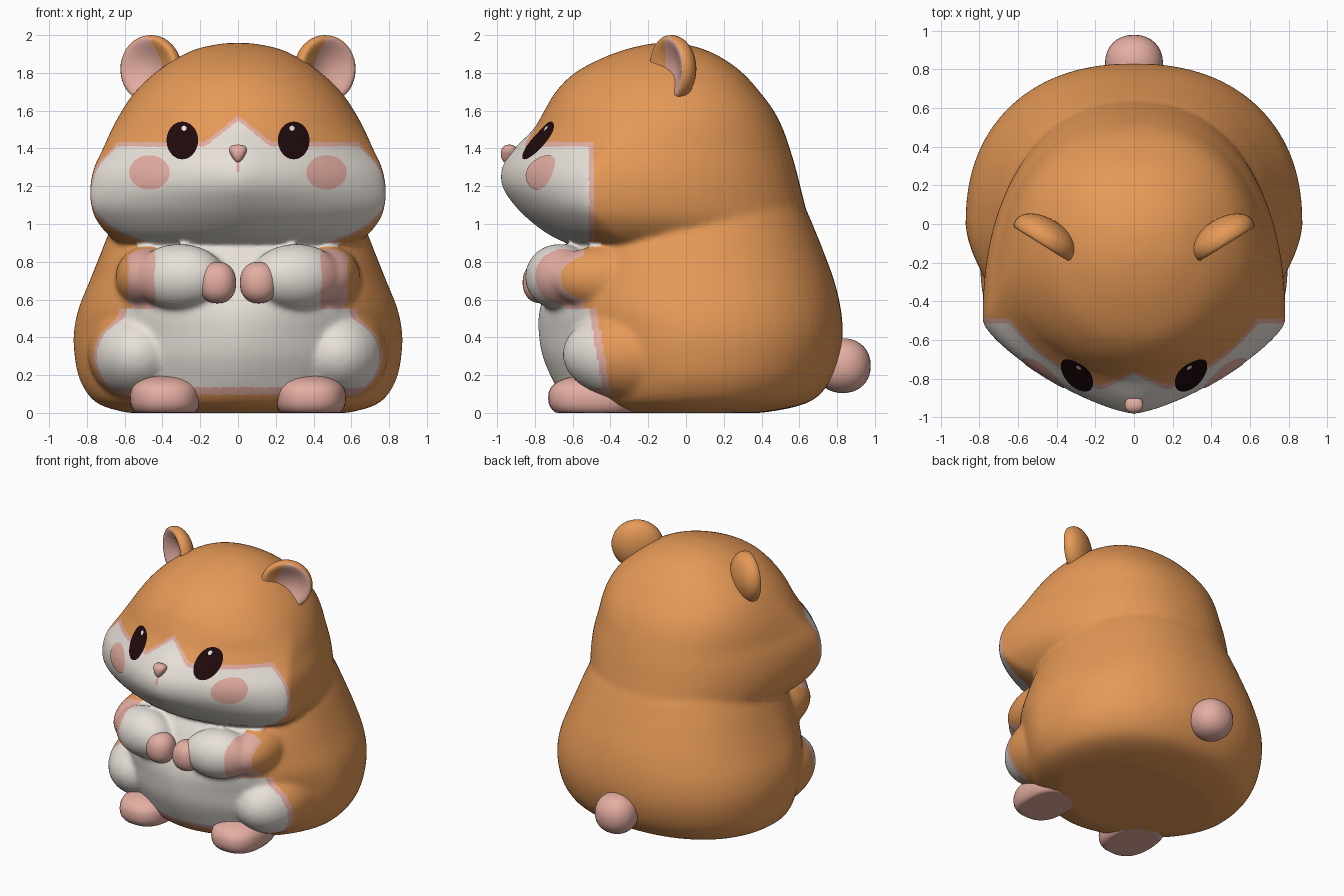
import bpy, bmesh, math
from mathutils import Matrix, Vector
from mathutils.bvhtree import BVHTree

if "Cube" in bpy.data.objects:
    bpy.data.objects.remove(bpy.data.objects["Cube"])


def material(name, rgb):
    m = bpy.data.materials.new(name)
    m.diffuse_color = (*rgb, 1)
    m.use_nodes = True
    m.node_tree.nodes["Principled BSDF"].inputs["Base Color"].default_value = m.diffuse_color
    return m


ORANGE = material("orange fur", (0.79, 0.32, 0.095))
WHITE = material("white fur", (0.81, 0.76, 0.70))
PINK = material("pink skin", (0.78, 0.42, 0.36))
BLACK = material("dark eye", (0.014, 0.003, 0.004))
GLINT = material("eye glint", (0.95, 0.95, 0.95))


def finish(bm, name, *mats):
    me = bpy.data.meshes.new(name)
    bm.to_mesh(me)
    bm.free()
    for m in mats:
        me.materials.append(m)
    for p in me.polygons:
        p.use_smooth = True
    ob = bpy.data.objects.new(name, me)
    bpy.context.collection.objects.link(ob)
    return ob


def spow(v, p):
    return math.copysign(abs(v) ** p, v)


def ball(bm, centre, radii, turn=0, power=1):
    """Ellipsoid; power below 1 makes it boxier."""
    verts = bmesh.ops.create_uvsphere(bm, u_segments=32, v_segments=20, radius=1)['verts']
    mat = (Matrix.Translation(centre) @ Matrix.Rotation(turn, 4, 'Z')
           @ Matrix.Diagonal((*radii, 1)))
    for v in verts:
        v.co = mat @ Vector([spow(c, power) for c in v.co])
    return verts


def loft(bm, rows, steps=4, n=64):
    """Rows: z, half width, front y, back y, y of widest point, front roundness."""
    dense = []
    for i in range(len(rows) - 1):
        p = [rows[max(0, min(len(rows) - 1, i + k))] for k in (-1, 0, 1, 2)]
        for s in range(steps):
            t = s / steps
            dense.append([b + 0.5 * t * (c - a + t * (2*a - 5*b + 4*c - d
                          + t * (3*(b - c) + d - a))) for a, b, c, d in zip(*p)])
    dense.append(rows[-1])
    rings = []
    for z, w, yf, yb, yc, nf in dense:
        ring = []
        for k in range(n):
            a = 2 * math.pi * k / n
            c, s = math.cos(a), math.sin(a)
            e = 2 / (nf if s < 0 else 2.25)
            depth = yc - yf if s < 0 else yb - yc
            ring.append(bm.verts.new((w * spow(c, e), yc + depth * spow(s, e), z)))
        rings.append(ring)
    for a, b in zip(rings, rings[1:]):
        for k in range(n):
            j = (k + 1) % n
            bm.faces.new((a[k], a[j], b[j], b[k]))
    bm.faces.new(rings[0][::-1])
    bm.faces.new(rings[-1])


# body, head, haunches and arms, fused into one soft skin
bm = bmesh.new()
loft(bm, [
    (0.00, .58, -.45, .40, 0, 1.8), (0.03, .70, -.58, .57, 0, 1.8),
    (0.08, .78, -.65, .69, 0, 1.75), (0.18, .84, -.71, .77, 0, 1.65),
    (0.30, .865, -.76, .815, 0, 1.65), (0.42, .87, -.78, .83, 0, 1.65),
    (0.55, .845, -.775, .82, 0, 1.8), (0.70, .785, -.72, .785, 0, 1.95),
    (0.85, .725, -.64, .73, 0, 2.1), (0.95, .685, -.55, .69, 0, 2.1),
    (1.10, .61, -.45, .62, 0, 2), (1.20, .50, -.30, .50, 0, 2)])
loft(bm, [
    (0.80, .46, -.42, .48, -.1, 2), (0.88, .60, -.59, .60, -.25, 1.8),
    (0.94, .685, -.72, .64, -.37, 1.6), (1.02, .75, -.83, .645, -.45, 1.45),
    (1.10, .778, -.91, .63, -.5, 1.38), (1.20, .782, -.975, .605, -.5, 1.36),
    (1.30, .762, -.975, .58, -.47, 1.38), (1.40, .715, -.91, .55, -.38, 1.48),
    (1.50, .67, -.81, .515, -.27, 1.75), (1.60, .615, -.75, .465, -.18, 2),
    (1.70, .545, -.69, .39, -.14, 2), (1.80, .44, -.59, .30, -.14, 2),
    (1.88, .32, -.44, .19, -.12, 2), (1.93, .21, -.30, .08, -.11, 2),
    (1.958, .07, -.17, -.03, -.1, 2)])
for s in (-1, 1):
    ball(bm, (s * .53, -.25, .31), (.265, .405, .25))
    ball(bm, (s * .48, -.42, .715), (.17, .31, .17))
    ball(bm, (s * .31, -.67, .72), (.25, .175, .175), s * .3)
bmesh.ops.recalc_face_normals(bm, faces=bm.faces)
rough = finish(bm, "rough")
mod = rough.modifiers.new("fuse", 'REMESH')
mod.mode = 'VOXEL'
mod.voxel_size = 0.013
mod = rough.modifiers.new("soften", 'SMOOTH')
mod.factor = 0.5
mod.iterations = 24
skin = bpy.data.meshes.new_from_object(
    rough.evaluated_get(bpy.context.evaluated_depsgraph_get()))
bpy.data.objects.remove(rough)
skin.materials.clear()
for m in (ORANGE, WHITE, PINK):
    skin.materials.append(m)


def fur(x, y, z):
    """Fur colour: 0 orange, 1 white, 2 pink edging."""
    x = abs(x)
    if z > .9:                                     # face mask
        inside = min(max(1.41, 1.55 - .8 * x) - z, -.515 - y)
    elif z > .55:                                  # arms and chest
        if x > .44 and z < .88:
            return 2 if x < .58 and y < -.54 else 0
        return 1 if y < -.45 else 0
    else:                                          # belly and haunches
        inside = min(z - .135, -.42 - .17 * z - y)
        if z < .07:
            return 0
        return 1 if inside > 0 else 2 if inside > -.04 else 0
    return 1 if inside > 0 else 2 if inside > -.025 else 0


for p in skin.polygons:
    p.use_smooth = True
    p.material_index = fur(*p.center)
bpy.context.collection.objects.link(bpy.data.objects.new("body", skin))

# paws, feet and tail
for side, s in (("left", -1), ("right", 1)):
    bm = bmesh.new()
    ball(bm, (s * .11, -.765, .69), (.10, .10, .11), 0, .9)
    finish(bm, side + " paw", PINK)
    bm = bmesh.new()
    for v in ball(bm, (s * .385, -.48, .08), (.187, .25, .12), 0, .8):
        v.co.z = max(v.co.z, 0)
    finish(bm, side + " foot", PINK)
bm = bmesh.new()
ball(bm, (0, .83, .25), (.15, .148, .145), 0, .93)
finish(bm, "tail", PINK)

# nose, wider at the top
bm = bmesh.new()
for v in ball(bm, (0, -.935, 1.37), (.04, .045, .05), 0, .85):
    v.co.x *= 1 + 12 * (v.co.z - 1.37)
finish(bm, "nose", PINK)

# cupped ears with a rolled inner rim
for side, s in (("left", -1), ("right", 1)):
    bm = bmesh.new()
    ball(bm, (0, 0, 0), (1, 1, 1))
    for f in bm.faces:
        c = f.calc_center_median()
        f.material_index = 1 if c.y < -.35 and c.x * s > -.3 else 0
    for v in bm.verts:
        d = abs(v.co.y)
        v.co.y = .65 * d if v.co.y > 0 else 1.1 * d * d - 1.0 * d
    bm.transform(Matrix.Translation((s * .46, -.075, 1.82))
                 @ Matrix.Rotation(s * math.radians(32), 4, 'Z')
                 @ Matrix.Rotation(s * math.radians(10), 4, 'Y')
                 @ Matrix.Diagonal((.18, .16, .18, 1)))
    finish(bm, side + " ear", ORANGE, PINK)

# painted face details: thin discs laid onto the head
bm = bmesh.new()
bm.from_mesh(skin)
tree = BVHTree.FromBMesh(bm)
bm.free()


def patch(name, x, z, rx, rz, mat, lift, rings=8, n=36):
    bm = bmesh.new()

    def put(px, pz):
        hit = tree.ray_cast(Vector((px, -3, pz)), Vector((0, 1, 0)))
        return bm.verts.new(hit[0] + hit[1] * lift)
    mid = put(x, z)
    last = None
    for r in range(1, rings + 1):
        ring = []
        for k in range(n):
            a = 2 * math.pi * k / n
            ring.append(put(x + rx * r / rings * math.cos(a),
                            z + rz * r / rings * math.sin(a)))
        for k in range(n):
            j = (k + 1) % n
            if last:
                bm.faces.new((last[k], ring[k], ring[j], last[j]))
            else:
                bm.faces.new((mid, ring[k], ring[j]))
        last = ring
    finish(bm, name, mat)


for side, s in (("left", -1), ("right", 1)):
    patch(side + " eye", s * .293, 1.44, .083, .1, BLACK, .005)
    patch(side + " eye glint", s * .283, 1.503, .013, .014, GLINT, .008, 2, 16)
    patch(side + " blush", s * .467, 1.272, .107, .09, PINK, .004)
patch("mouth", 0, 1.305, .009, .035, PINK, .004, 3, 16)
